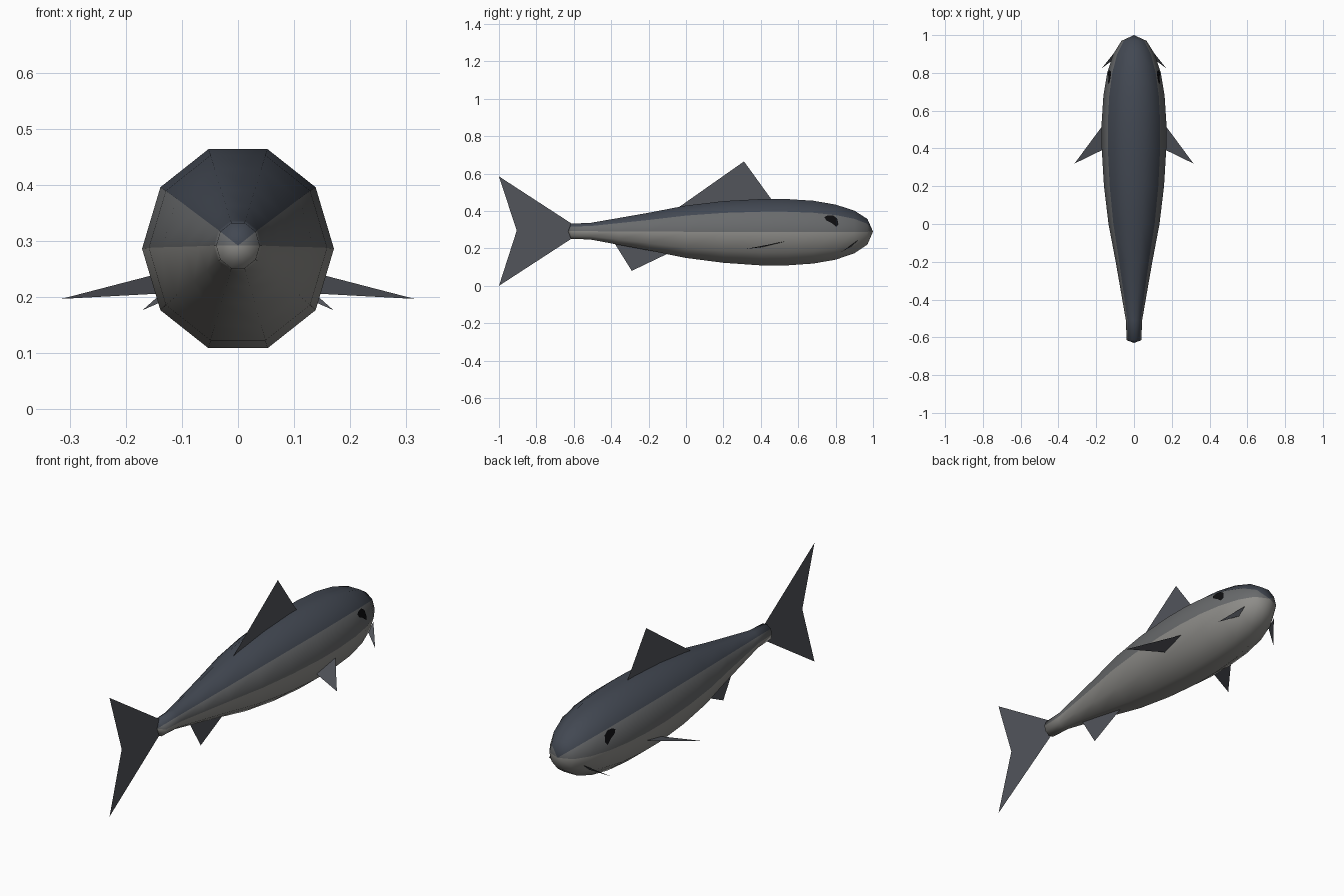
import bpy, bmesh, math

if "Cube" in bpy.data.objects:
    bpy.data.objects.remove(bpy.data.objects["Cube"])


def material(name, rgb):
    m = bpy.data.materials.new(name)
    m.diffuse_color = (*rgb, 1)
    m.use_nodes = True
    m.node_tree.nodes["Principled BSDF"].inputs["Base Color"].default_value = m.diffuse_color
    return m


back = material("slate_back", (0.055, 0.065, 0.085))
flank = material("grey_flank", (0.14, 0.145, 0.15))
belly = material("pale_belly", (0.27, 0.265, 0.25))
fin = material("fin_grey", (0.085, 0.09, 0.105))
black = material("eye_black", (0.004, 0.004, 0.005))


def add_object(name, bm, mats):
    mesh = bpy.data.meshes.new(name)
    bm.to_mesh(mesh)
    bm.free()
    for m in mats:
        mesh.materials.append(m)
    ob = bpy.data.objects.new(name, mesh)
    bpy.context.collection.objects.link(ob)
    return ob


def sheet(name, polys, mat):
    """Thin flat fins made of a few polygons."""
    bm = bmesh.new()
    for pts in polys:
        bm.faces.new([bm.verts.new(p) for p in pts])
    bmesh.ops.remove_doubles(bm, verts=bm.verts, dist=0.0001)
    return add_object(name, bm, [mat])


def mirrored(name, pts, mat):
    for side, s in (("right", 1), ("left", -1)):
        ring = [(s * x, y, z) for x, y, z in pts]
        sheet(f"{side}_{name}", [ring if s > 0 else ring[::-1]], mat)


# Body: ten-sided rings lofted along y (y, half width, centre z)
rings = [(-0.615, 0.039, 0.292), (-0.51, 0.043, 0.292), (-0.36, 0.069, 0.291),
         (-0.2, 0.097, 0.29), (0.0, 0.135, 0.289), (0.2, 0.159, 0.288),
         (0.4, 0.171, 0.2865), (0.54, 0.171, 0.2865), (0.68, 0.162, 0.287),
         (0.8, 0.142, 0.287), (0.9, 0.110, 0.288), (0.97, 0.066, 0.289)]
N = 10
bm = bmesh.new()
loops = []
for y, r, z in rings:
    loops.append([bm.verts.new((r * math.cos(a), y, z + 1.09 * r * math.sin(a)))
                  for a in (2 * math.pi * i / N for i in range(N))])
slots = [1, 0, 0, 0, 1, 2, 2, 2, 2, 2]
for a, b in zip(loops, loops[1:]):
    for i in range(N):
        j = (i + 1) % N
        bm.faces.new((a[i], a[j], b[j], b[i])).material_index = slots[i]
for loop, tip in ((loops[0], (0, -0.63, 0.292)), (loops[-1], (0, 1.0, 0.29))):
    pole = bm.verts.new(tip)
    for i in range(N):
        bm.faces.new((loop[i], pole, loop[(i + 1) % N])).material_index = slots[i]
bmesh.ops.recalc_face_normals(bm, faces=bm.faces)
for f in bm.faces:
    f.smooth = True
add_object("body", bm, [back, flank, belly])

# Upright fins on the centre plane
sheet("dorsal_fin", [[(0, -0.06, 0.405), (0, 0.31, 0.665), (0, 0.48, 0.43)]], fin)
sheet("anal_fin", [[(0, -0.39, 0.24), (0, -0.29, 0.08), (0, -0.06, 0.19)]], fin)
sheet("tail_fin", [
    [(0, -0.60, 0.292), (0, -0.60, 0.325), (0, -1, 0.585), (0, -0.905, 0.295)],
    [(0, -0.60, 0.292), (0, -0.905, 0.295), (0, -1, 0), (0, -0.60, 0.26)]], fin)

# Paired fins and mouth barbels
mirrored("pectoral_fin", [(0.13, 0.57, 0.245), (0.315, 0.32, 0.197),
                          (0.13, 0.41, 0.207)], fin)
mirrored("barbel", [(0.09, 0.925, 0.248), (0.17, 0.825, 0.177),
                    (0.09, 0.885, 0.212)], fin)

# Eyes: flat patches lying just outside the flank
outline = [(0.74, 0.367), (0.755, 0.376), (0.785, 0.377), (0.808, 0.36),
           (0.815, 0.33), (0.805, 0.315), (0.775, 0.338), (0.75, 0.35)]


def skin(y, z):
    r = 0.162 - (y - 0.68) * 0.167 if y < 0.8 else 0.142 - (y - 0.8) * 0.32
    return r - (z - 0.287) * 0.298 + 0.005


mirrored("eye", [(skin(y, z), y, z) for y, z in outline], black)
